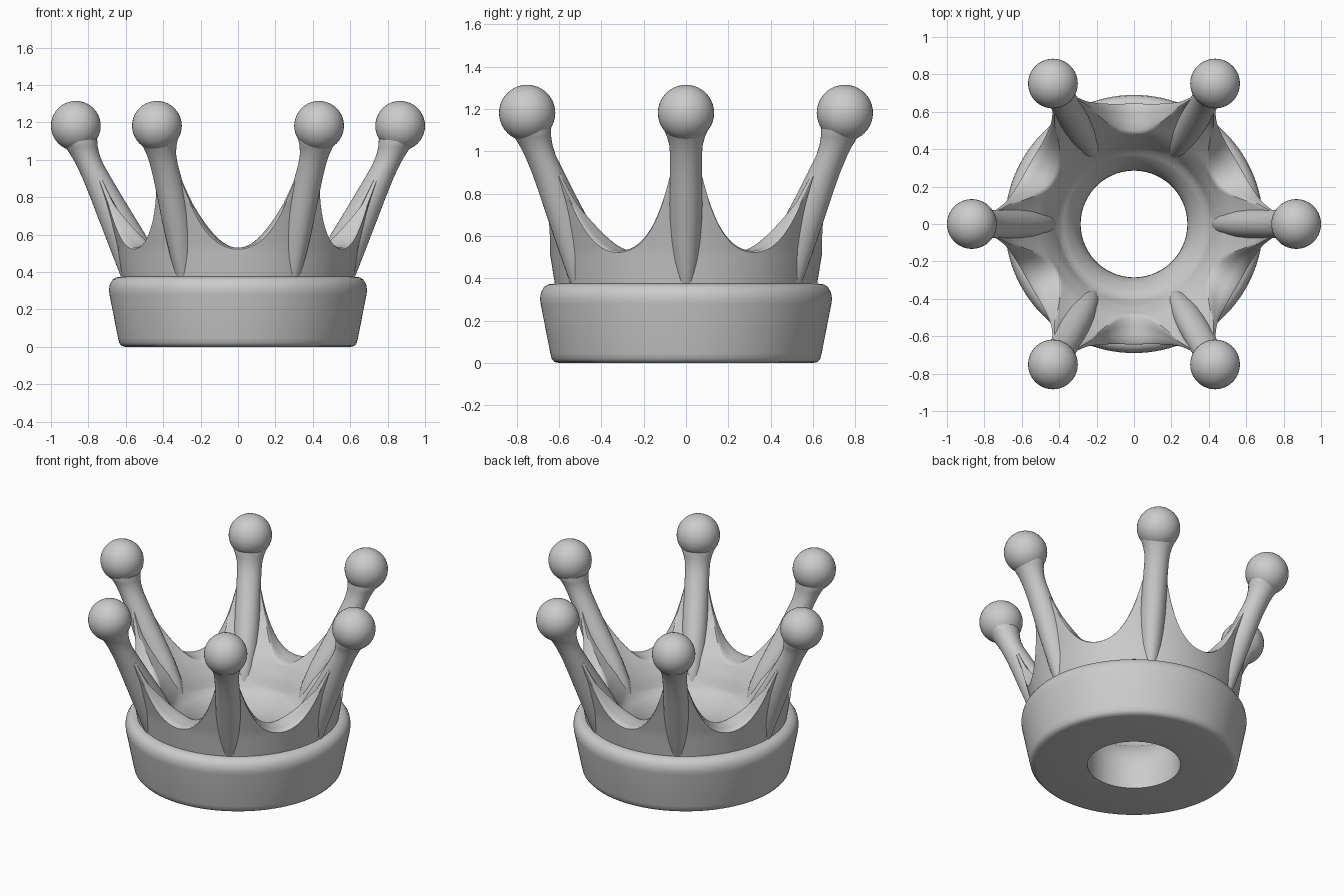
import bpy
from math import sin, cos, tan, pi, radians

if "Cube" in bpy.data.objects:
    bpy.data.objects.remove(bpy.data.objects["Cube"])


def finish(name, verts, faces):
    mesh = bpy.data.meshes.new(name)
    mesh.from_pydata(verts, [], faces)
    ob = bpy.data.objects.new(name, mesh)
    bpy.context.collection.objects.link(ob)
    smooth(ob)
    return ob


def smooth(ob):
    bpy.ops.object.select_all(action='DESELECT')
    ob.select_set(True)
    bpy.context.view_layer.objects.active = ob
    bpy.ops.object.shade_smooth_by_angle(angle=radians(40))


def interp(table, z):
    # piecewise-linear lookup of (z, value, ...) rows
    for a, b in zip(table, table[1:]):
        if z <= b[0]:
            t = (z - a[0]) / (b[0] - a[0])
            return [p + (q - p) * t for p, q in zip(a, b)][1:]
    return list(table[-1][1:])


# Outer and inner wall radius by height
OUTER = [(0.375, 0.62), (0.53, 0.645), (0.75, 0.70), (0.95, 0.765)]
INNER = [(0.37, 0.40), (0.45, 0.437), (0.53, 0.487), (0.60, 0.548),
         (0.75, 0.665), (0.95, 0.755)]
BAND = [(0.285, 0), (0.60, 0), (0.622, 0.005), (0.635, 0.02), (0.641, 0.045),
        (0.687, 0.28), (0.69, 0.305), (0.685, 0.335), (0.67, 0.36),
        (0.65, 0.372), (0.625, 0.375)]
LIP = [(0.375, 0.35), (0.35, 0.322), (0.32, 0.28), (0.298, 0.235),
       (0.287, 0.19), (0.285, 0.15)]


def rim_height(theta):
    # scalloped rim: low halfway between prongs, rising to each prong
    phi = (theta % (pi / 3)) - pi / 6
    d = 0.66 * tan(abs(phi))
    return min(0.95, 0.53 + 2.56 * d**2 + 17 * d**4)


# Crown body: base band, scalloped wall, bowl and centre hole in one closed ring
SEG, STEPS = 240, 10
verts, faces = [], []
for i in range(SEG):
    th = 2 * pi * i / SEG
    top = rim_height(th)
    col = list(BAND)
    for k in range(STEPS + 1):
        z = 0.375 + (top - 0.375) * k / STEPS
        if k == STEPS:
            z -= 0.008
        col.append((interp(OUTER, z)[0], z))
    ro, ri = interp(OUTER, top)[0], interp(INNER, top)[0]
    for t in (0.08, 0.35, 0.65, 0.92):
        col.append((ro + (ri - ro) * t, top))
    for k in range(STEPS + 1):
        z = top - (top - 0.37) * k / STEPS - (0.008 if k == 0 else 0)
        col.append((interp(INNER, z)[0], z))
    col += LIP
    n = len(col)
    verts += [(r * cos(th), r * sin(th), z) for r, z in col]
    j = (i + 1) % SEG
    faces += [(i * n + k, j * n + k, j * n + (k + 1) % n, i * n + (k + 1) % n)
              for k in range(n)]
finish("crown_body", verts, faces)

# Prong sections: height, inner radius, outer radius, half width
PRONG = [(0.32, 0.41, 0.60, 0.045), (0.38, 0.408, 0.628, 0.06),
         (0.48, 0.435, 0.667, 0.074), (0.60, 0.495, 0.713, 0.08),
         (0.70, 0.556, 0.752, 0.08), (0.80, 0.617, 0.79, 0.077),
         (0.90, 0.676, 0.83, 0.075), (0.98, 0.722, 0.868, 0.075),
         (1.03, 0.741, 0.897, 0.079), (1.07, 0.75, 0.925, 0.09),
         (1.10, 0.752, 0.95, 0.103), (1.15, 0.76, 0.96, 0.10)]
RING = 32
for p in range(6):
    a = p * pi / 3
    ca, sa = cos(a), sin(a)
    verts = []
    for z, r0, r1, w in PRONG:
        for k in range(RING):
            u = 2 * pi * k / RING
            r = (r0 + r1) / 2 + (r1 - r0) / 2 * cos(u)
            t = w * sin(u)
            verts.append((r * ca - t * sa, r * sa + t * ca, z))
    faces = [(s * RING + k, s * RING + (k + 1) % RING,
              (s + 1) * RING + (k + 1) % RING, (s + 1) * RING + k)
             for s in range(len(PRONG) - 1) for k in range(RING)]
    faces.append(tuple(reversed(range(RING))))
    faces.append(tuple(range(len(verts) - RING, len(verts))))
    finish(f"prong_{p + 1}", verts, faces)

    # Ball on the prong tip
    bpy.ops.mesh.primitive_uv_sphere_add(segments=40, ring_count=20, radius=0.133,
                                         location=(0.867 * ca, 0.867 * sa, 1.182))
    ball = bpy.context.object
    ball.name = f"ball_{p + 1}"
    smooth(ball)
